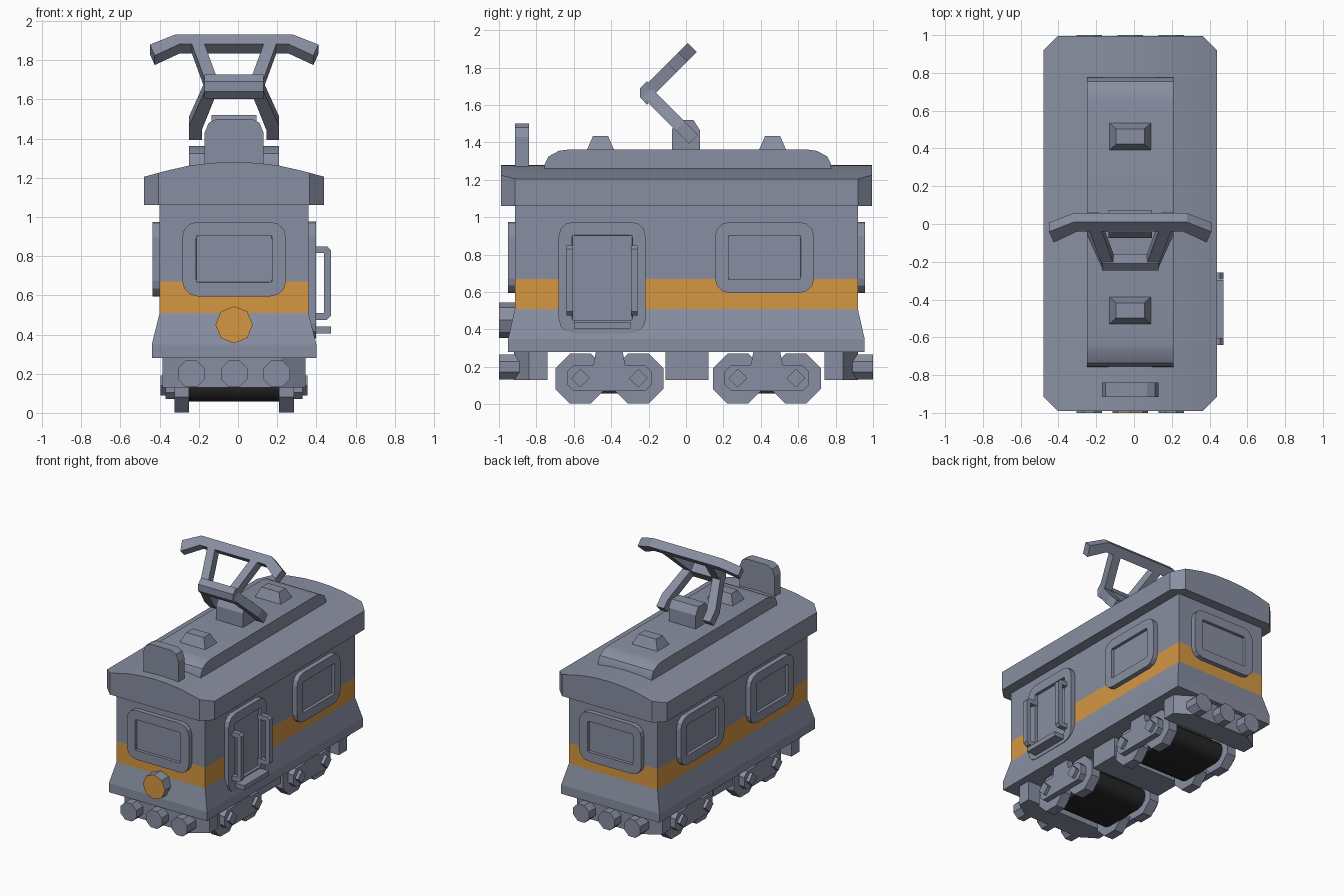
import bpy, bmesh, math
from mathutils import Vector

if "Cube" in bpy.data.objects:
    bpy.data.objects.remove(bpy.data.objects["Cube"])

CX = -0.02  # centre line of the body
X, Y, Z = Vector((1, 0, 0)), Vector((0, 1, 0)), Vector((0, 0, 1))


def material(name, rgb):
    m = bpy.data.materials.new(name)
    m.diffuse_color = (*rgb, 1)
    m.use_nodes = True
    m.node_tree.nodes["Principled BSDF"].inputs["Base Color"].default_value = m.diffuse_color
    return m


GREY = material("blue grey", (0.25, 0.275, 0.36))
ORANGE = material("orange", (0.66, 0.31, 0.055))
DARK = material("dark grey", (0.02, 0.02, 0.022))


def finish(bm, name, mats=(GREY,), smooth=None):
    bmesh.ops.recalc_face_normals(bm, faces=bm.faces)
    me = bpy.data.meshes.new(name)
    bm.to_mesh(me)
    bm.free()
    for m in mats:
        me.materials.append(m)
    ob = bpy.data.objects.new(name, me)
    bpy.context.collection.objects.link(ob)
    if smooth:
        bpy.ops.object.select_all(action='DESELECT')
        ob.select_set(True)
        bpy.context.view_layer.objects.active = ob
        bpy.ops.object.shade_smooth_by_angle(angle=math.radians(smooth))
    return ob


def prism_mesh(pts, origin, u, v, w):
    """Outline in the u/v plane, extruded along vector w; returns mesh and end face."""
    bm = bmesh.new()
    o = Vector(origin)
    a = [bm.verts.new(o + u * p + v * q) for p, q in pts]
    b = [bm.verts.new(vt.co + w) for vt in a]
    bm.faces.new(a)
    end = bm.faces.new(b)
    n = len(a)
    for i in range(n):
        bm.faces.new((a[i], a[(i + 1) % n], b[(i + 1) % n], b[i]))
    return bm, end


def prism(name, pts, origin, u, v, w, mats=(GREY,), smooth=None):
    bm, _ = prism_mesh(pts, origin, u, v, w)
    return finish(bm, name, mats, smooth)


def box(name, x0, x1, y0, y1, z0, z1):
    return prism(name, [(x0, y0), (x1, y0), (x1, y1), (x0, y1)], (0, 0, z0), X, Y, Z * (z1 - z0))


def rounded(w, h, r, steps=3):
    pts = []
    for k, (sx, sy) in enumerate([(1, 1), (-1, 1), (-1, -1), (1, -1)]):
        for i in range(steps + 1):
            a = math.pi / 2 * (k + i / steps)
            pts.append((sx * (w / 2 - r) + r * math.cos(a), sy * (h / 2 - r) + r * math.sin(a)))
    return pts


def ngon(n, r, turn=0.0):
    return [(r * math.cos(2 * math.pi * (i + turn) / n), r * math.sin(2 * math.pi * (i + turn) / n)) for i in range(n)]


def loft(name, rings, mats=(GREY,), rule=None):
    """Stack of rectangles (cx, cy, half x, half y, z)."""
    bm = bmesh.new()
    loops = [[bm.verts.new((cx + sx * hx, cy + sy * hy, z)) for sx, sy in ((-1, -1), (1, -1), (1, 1), (-1, 1))]
             for cx, cy, hx, hy, z in rings]
    bm.faces.new(loops[0])
    bm.faces.new(loops[-1])
    for a, b in zip(loops, loops[1:]):
        for i in range(4):
            f = bm.faces.new((a[i], a[(i + 1) % 4], b[(i + 1) % 4], b[i]))
            if rule:
                f.material_index = rule(f.calc_center_median())
    return finish(bm, name, mats)


# body shell with flared skirt and painted stripe
loft("body", [(CX, 0.002, 0.42, 0.953, 0.28), (CX, 0.002, 0.42, 0.953, 0.35), (CX, 0.002, 0.38, 0.917, 0.51),
              (CX, 0.002, 0.38, 0.917, 0.67), (CX, 0.002, 0.38, 0.917, 1.07)],
     (GREY, ORANGE), lambda c: int(0.51 < c.z < 0.67))

# arched roof with cut corners
half = [(0.46, 1.06), (0.46, 1.205), (0.345, 1.236), (0.23, 1.262), (0.11, 1.276)]
arch = half + [(0, 1.28)] + [(-x, z) for x, z in reversed(half)]
bm, _ = prism_mesh(arch, (CX, -0.99, 0), X, Z, Y * 1.985)
for sx in (-1, 1):
    for sy in (-1, 1):
        bmesh.ops.bisect_plane(bm, geom=bm.verts[:] + bm.edges[:] + bm.faces[:], clear_outer=True,
                               plane_co=(CX + sx * 0.46, 0.0025 + sy * 0.917, 0), plane_no=(sx, sy, 0))
        bmesh.ops.holes_fill(bm, edges=[e for e in bm.edges if e.is_boundary], sides=0)
finish(bm, "roof", smooth=25)

# raised roof deck, vents and pantograph mount
deck = [(-0.76, 1.22), (-0.755, 1.285), (-0.735, 1.325), (-0.68, 1.355), (-0.63, 1.362),
        (0.65, 1.362), (0.70, 1.355), (0.755, 1.325), (0.775, 1.285), (0.78, 1.22)]
prism("roof_deck", deck, (CX - 0.23, 0, 0), Y, Z, X * 0.46, smooth=30)
for i, y in enumerate((-0.457, 0.463)):
    loft(f"roof_vent_{i}", [(CX, y, 0.115, 0.077, 1.35), (CX, y, 0.075, 0.04, 1.435)])
mount = [(-0.075, 1.35), (-0.075, 1.47), (-0.045, 1.52), (0.04, 1.52), (0.075, 1.465), (0.075, 1.35)]
prism("pantograph_mount", mount, (CX - 0.115, 0, 0), Y, Z, X * 0.23)

# rounded board at the front of the roof
prism("roof_board", [(-0.15, 1.24), (0.15, 1.24), (0.15, 1.43), (0.13, 1.48), (0.09, 1.5),
                     (-0.09, 1.5), (-0.13, 1.48), (-0.15, 1.43)], (CX, -0.915, 0), X, Z, Y * 0.075)

# pantograph: two tilted frames meeting at an elbow
up, down = Vector((0, 1, 1)).normalized(), Vector((0, 1, -1)).normalized()
elbow = Vector((CX, -0.208, 1.665))
T = 0.068
lo, hi = elbow - down * T / 2, elbow - up * T / 2
for s in (-1, 1):
    side = "left" if s < 0 else "right"
    leg = [(0.15, 0.0), (0.23, 0.25), (0.23, 0.35), (0.165, 0.35), (0.165, 0.28), (0.085, 0.0)]
    arm = [(0.15, 0.02), (0.225, 0.31), (0.16, 0.31), (0.085, 0.02)]
    prism(f"pantograph_leg_{side}", [(s * x, q) for x, q in leg], elbow - up * T / 2, X, down, up * T)
    prism(f"pantograph_arm_{side}", [(s * x, q) for x, q in arm], elbow - down * T / 2, X, up, down * T)
prism("pantograph_elbow", [(-0.245, 1.64), (-0.208, 1.602), (-0.16, 1.665), (-0.208, 1.728), (-0.245, 1.692)],
      (CX - 0.15, 0, 0), Y, Z, X * 0.3)
bar = [(0.3, 0.342), (0.43, 0.27), (0.405, 0.19), (0.28, 0.272)]
prism("contact_bar", bar + [(-x, q) for x, q in reversed(bar)],
      elbow - down * T / 2, X, up, down * T)


# framed windows and door with a sunken pane
def panel(name, centre, u, normal, w, h):
    bm, f = prism_mesh(rounded(w, h, 0.078), Vector(centre) - normal * 0.02, u, Z, normal * 0.057)
    bmesh.ops.recalc_face_normals(bm, faces=bm.faces)
    bmesh.ops.inset_region(bm, faces=[f], thickness=0.072)
    bmesh.ops.inset_region(bm, faces=[f], thickness=0.001, depth=-0.022)
    return finish(bm, name)


panel("front_window", (CX, -0.915, 0.785), X, -Y, 0.53, 0.38)
panel("back_window", (CX, 0.919, 0.785), X, Y, 0.53, 0.38)
panel("right_window", (0.36, 0.42, 0.785), Y, X, 0.53, 0.38)
panel("left_window_rear", (-0.40, 0.42, 0.785), Y, -X, 0.53, 0.38)
panel("left_window_front", (-0.40, -0.43, 0.785), Y, -X, 0.53, 0.38)
panel("door", (0.36, -0.448, 0.677), Y, X, 0.465, 0.597)

# door handrails and step
rail = [(0.37, 0.85), (0.455, 0.85), (0.475, 0.83), (0.475, 0.495), (0.455, 0.475),
        (0.37, 0.475), (0.37, 0.51), (0.44, 0.51), (0.44, 0.815), (0.37, 0.815)]
for i, y in enumerate((-0.64, -0.295)):
    prism(f"handrail_{i}", rail, (0, y, 0), X, Z, Y * 0.037)
box("door_step", 0.36, 0.475, -0.60, -0.297, 0.405, 0.44)

# headlight with orange lens
prism("headlight", ngon(8, 0.095), (CX, -0.996, 0.45), X, Z, Y * 0.1)
prism("headlight_lens", ngon(8, 0.095), (CX, -1.0, 0.45), X, Z, Y * 0.004, (ORANGE,))

# bumpers with three round buffers at each end
plan = [(-0.365, 0.74), (-0.365, 0.84), (-0.24, 0.92), (0.24, 0.92), (0.365, 0.84), (0.365, 0.74)]
for s, end in ((-1, "front"), (1, "back")):
    prism(f"{end}_bumper", [(x, s * y) for x, y in plan], (CX, 0, 0.13), X, Y, Z * 0.16)
    for i in (-1, 0, 1):
        prism(f"{end}_buffer_{i + 1}", ngon(8, 0.073, 0.5), (CX + i * 0.218, s * 0.85, 0.2), X, Z, Y * s * 0.15)

# underfloor box
box("underfloor_box", CX - 0.3, CX + 0.3, -0.11, 0.12, 0.13, 0.29)

# bogies: wheels, side frames, axle caps and dark drum
for b, yc in enumerate((-0.41, 0.432)):
    for s in (-1, 1):
        tag = f"{b}_{'left' if s < 0 else 'right'}"
        for k in (-1, 1):
            y = yc + k * 0.155
            prism(f"wheel_{tag}_{k}", ngon(8, 0.145, 0.5), (CX + s * 0.23, y, 0.137), Y, Z, X * s * 0.075)
            prism(f"axle_cap_{tag}_{k}", ngon(4, 0.05), (CX + s * 0.33, y, 0.14), Y, Z, X * s * 0.045)
        frame = [(-0.19, 0.07), (0.19, 0.07), (0.225, 0.105), (0.225, 0.175), (0.19, 0.21), (0.085, 0.21),
                 (0.07, 0.29), (-0.07, 0.29), (-0.085, 0.21), (-0.19, 0.21), (-0.225, 0.175), (-0.225, 0.105)]
        prism(f"bogie_frame_{tag}", frame, (CX + s * 0.3, yc, 0), Y, Z, X * s * 0.05)
    drum = [(y, z) for y, z in rounded(0.47, 0.16, 0.079)]
    prism(f"axle_drum_{b}", drum, (CX - 0.235, yc, 0.137), Y, Z, X * 0.47, (DARK,), smooth=40)
